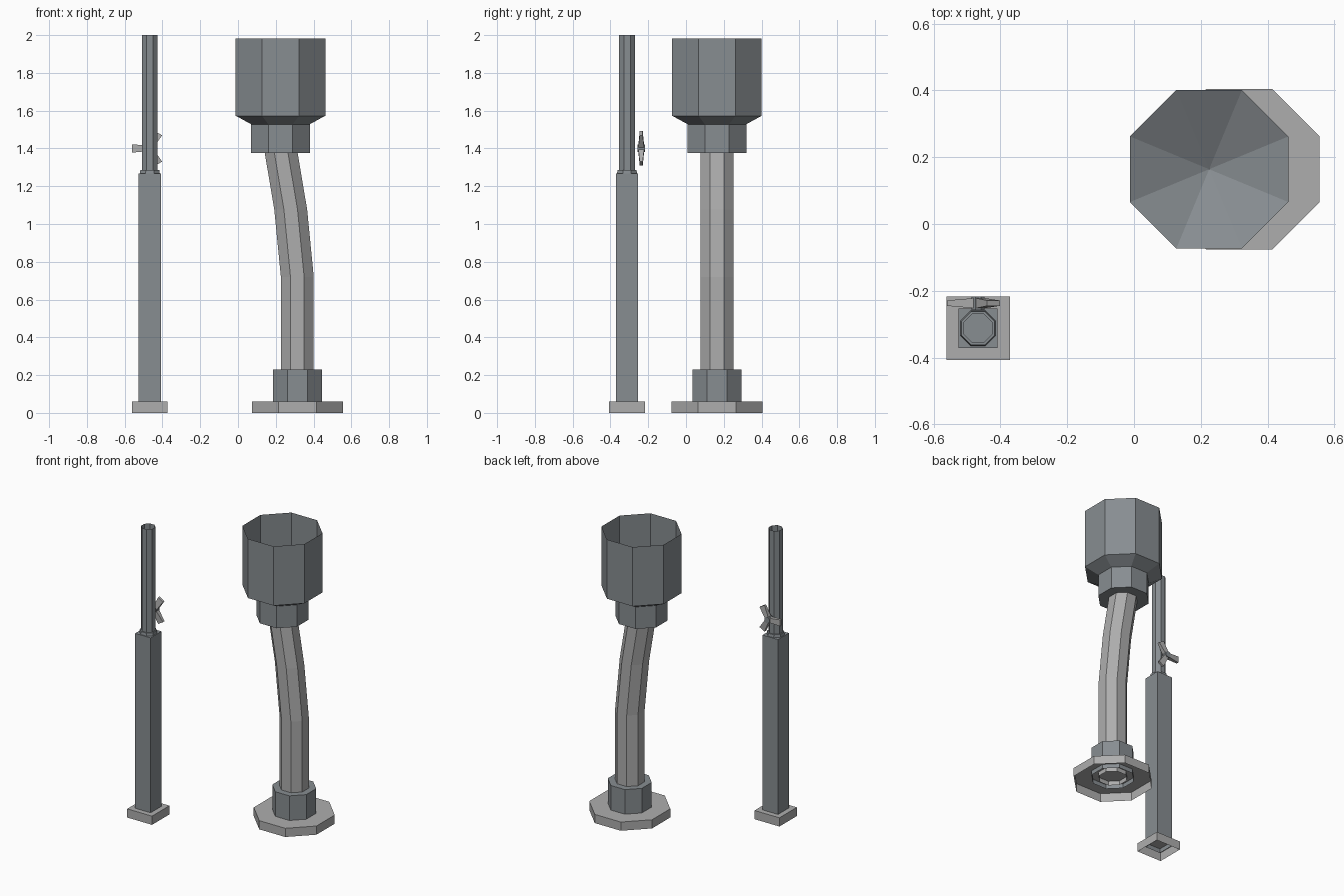
import bpy, bmesh, math
from mathutils import Vector

if "Cube" in bpy.data.objects:
    bpy.data.objects.remove(bpy.data.objects["Cube"])


def material(name, rgb):
    m = bpy.data.materials.new(name)
    m.diffuse_color = (*rgb, 1.0)
    m.use_nodes = True
    m.node_tree.nodes["Principled BSDF"].inputs["Base Color"].default_value = m.diffuse_color
    return m


DARK = material("blue_grey_metal", (0.245, 0.268, 0.285))
LIGHT = material("light_grey_metal", (0.42, 0.42, 0.42))


def finish(name, bm, mat):
    mesh = bpy.data.meshes.new(name)
    bm.to_mesh(mesh)
    bm.free()
    mesh.materials.append(mat)
    ob = bpy.data.objects.new(name, mesh)
    bpy.context.collection.objects.link(ob)
    return ob


def loft(name, sections, mat, sides=8, cap_top=False, apex=None):
    """Stack of polygon rings (x, y, z, half width across flats), open unless capped."""
    bm = bmesh.new()
    rings = []
    for x, y, z, half in sections:
        r = half / math.cos(math.pi / sides)
        rings.append([bm.verts.new((x + r * math.cos((i + 0.5) * 2 * math.pi / sides),
                                    y + r * math.sin((i + 0.5) * 2 * math.pi / sides), z))
                      for i in range(sides)])
    for a, b in zip(rings, rings[1:]):
        for i in range(sides):
            j = (i + 1) % sides
            bm.faces.new((a[i], a[j], b[j], b[i]))
    if cap_top:
        bm.faces.new(rings[-1])
    if apex:                                   # pointed lower end
        tip = bm.verts.new(apex)
        for i in range(sides):
            bm.faces.new((rings[0][(i + 1) % sides], rings[0][i], tip))
    return finish(name, bm, mat)


# ---- Bent pipe with flange and cup ----
FX, CX, Y = 0.315, 0.225, 0.164
PIPE = 0.087

loft("pipe_flange", [(FX, Y, 0, 0.24), (FX, Y, 0.06, 0.24)], LIGHT, cap_top=True)
loft("lower_collar", [(FX, Y, 0.03, 0.13), (FX, Y, 0.23, 0.13),
                      (FX, Y, 0.23, PIPE)], DARK)
loft("bent_pipe", [(0.314, Y, 0.03, PIPE), (0.314, Y, 0.72, PIPE),
                   (0.279, Y, 1.077, PIPE), (0.228, Y, 1.38, PIPE)], LIGHT)
loft("upper_collar", [(CX, Y, 1.376, PIPE - 0.01), (CX, Y, 1.376, 0.155),
                      (CX, Y, 1.528, 0.155)], DARK)
loft("cup", [(CX, Y, 1.573, 0.237), (CX, Y, 1.982, 0.237)], DARK,
     apex=(CX, Y, 1.443))

# ---- Square post with thin pole ----
PX, PY = -0.467, -0.312

loft("post_base", [(PX, PY, 0, 0.095), (PX, PY, 0.06, 0.095)], LIGHT, sides=4, cap_top=True)
loft("square_post", [(PX, PY, 0.03, 0.059), (PX, PY, 1.268, 0.059)], DARK, sides=4, cap_top=True)
loft("pole_foot", [(PX, PY, 1.268, 0.053), (PX, PY, 1.287, 0.05),
                   (PX, PY, 1.287, 0.042)], DARK)
loft("thin_pole", [(PX, PY, 1.268, 0.042), (PX, PY, 2.0, 0.042)], DARK)

# ---- Three-pronged handle behind the pole ----
bm = bmesh.new()
centre = Vector((PX, -0.237, 1.40))
for deg in (60, 180, 300):
    a = math.radians(deg)
    along = Vector((math.cos(a), 0, math.sin(a)))
    across = Vector((-math.sin(a), 0, math.cos(a)))
    ends = []
    for dist, half_w, half_t in ((0.004, 0.014, 0.016), (0.093, 0.022, 0.008)):
        ends.append([bm.verts.new(centre + along * dist + across * half_w * s
                                  + Vector((0, half_t * t, 0)))
                     for s, t in ((-1, -1), (1, -1), (1, 1), (-1, 1))])
    for i in range(4):
        j = (i + 1) % 4
        bm.faces.new((ends[0][i], ends[0][j], ends[1][j], ends[1][i]))
    bm.faces.new(ends[0][::-1])
    bm.faces.new(ends[1])
bmesh.ops.recalc_face_normals(bm, faces=bm.faces)
finish("handle_prongs", bm, LIGHT)

hub = loft("handle_hub", [(0, 0, -0.02, 0.02), (0, 0, 0.02, 0.02)], DARK, cap_top=True)
hub.rotation_euler = (-math.pi / 2, 0, 0)
hub.location = centre
